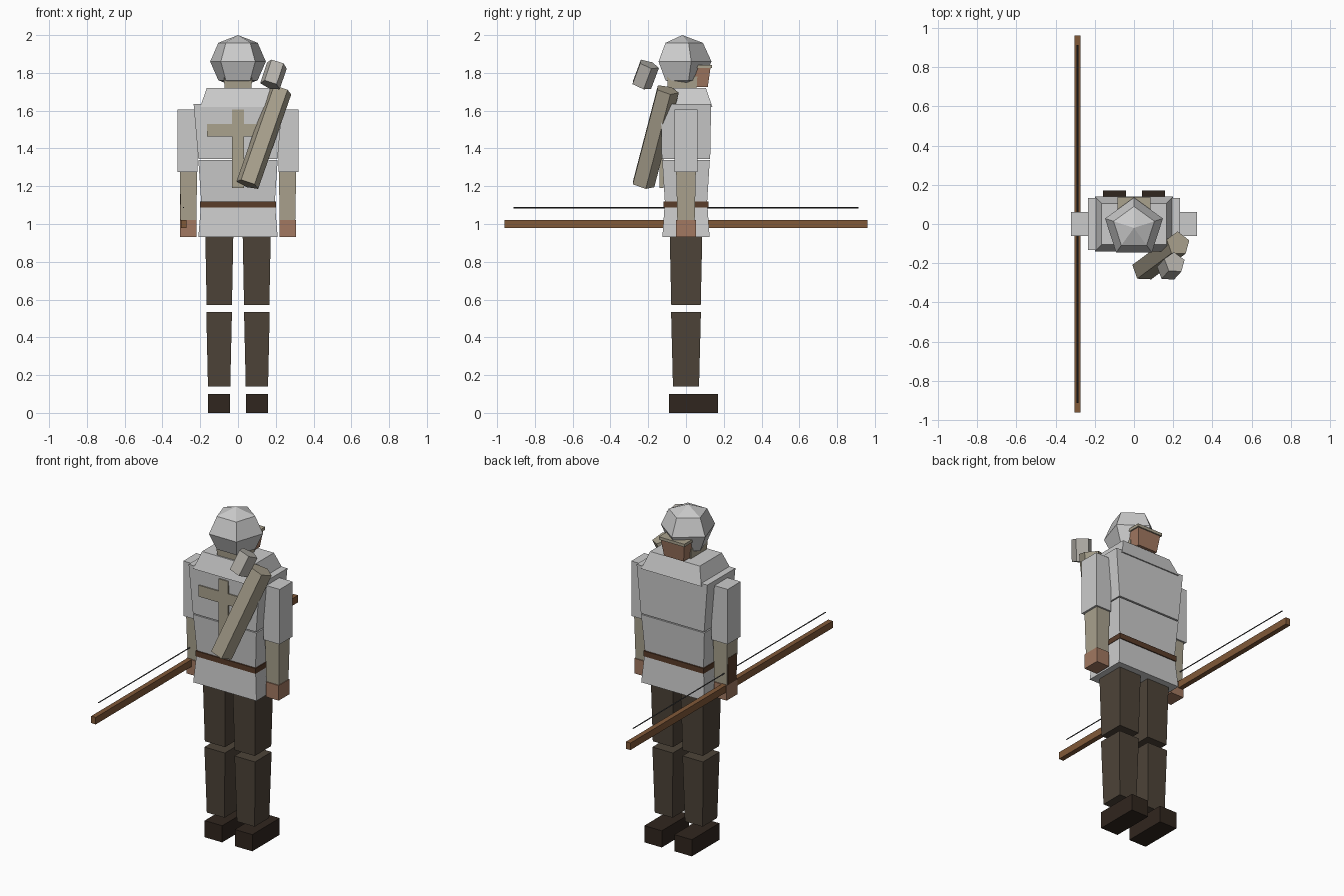
import bpy
from math import pi
from mathutils import Vector

if "Cube" in bpy.data.objects:
    bpy.data.objects.remove(bpy.data.objects["Cube"])


def mat(name, r, g, b):
    m = bpy.data.materials.new(name)
    m.diffuse_color = (r, g, b, 1)
    m.use_nodes = True
    m.node_tree.nodes["Principled BSDF"].inputs["Base Color"].default_value = m.diffuse_color
    return m


LINEN = mat("linen", 0.40, 0.36, 0.27)
SKIN = mat("skin", 0.36, 0.19, 0.12)
TROUSER = mat("trouser", 0.075, 0.057, 0.04)
BOOT = mat("boot", 0.03, 0.019, 0.013)
LEATHER = mat("leather", 0.10, 0.045, 0.022)
WOOD = mat("wood", 0.22, 0.10, 0.04)
DARK = mat("dark", 0.05, 0.05, 0.05)


def mesh_obj(name, verts, faces, material=None):
    me = bpy.data.meshes.new(name)
    me.from_pydata(verts, [], faces)
    ob = bpy.data.objects.new(name, me)
    bpy.context.collection.objects.link(ob)
    if material:
        me.materials.append(material)
    return ob


def block(name, x, y, z0, z1, bottom, top, material=None):
    """Tapered box: centre x, y; half sizes at bottom and top."""
    v = [(x + sx * h[0], y + sy * h[1], z)
         for z, h in ((z0, bottom), (z1, top))
         for sx, sy in ((-1, -1), (1, -1), (1, 1), (-1, 1))]
    f = [(3, 2, 1, 0), (4, 5, 6, 7)]
    f += [(i, (i + 1) % 4, (i + 1) % 4 + 4, i + 4) for i in range(4)]
    return mesh_obj(name, v, f, material)


def rod(name, a, b, r, sides, material=None):
    """Straight prism between two points."""
    a, b = Vector(a), Vector(b)
    bpy.ops.mesh.primitive_cylinder_add(vertices=sides, radius=r, depth=(b - a).length,
                                        location=(a + b) / 2)
    ob = bpy.context.object
    ob.name = name
    ob.rotation_euler = Vector((0, 0, 1)).rotation_difference(b - a).to_euler()
    if material:
        ob.data.materials.append(material)
    return ob


# Torso
block("shoulder_yoke", 0, 0, 1.62, 1.72, (0.20, 0.14), (0.165, 0.105))
block("chest", 0, 0, 1.345, 1.635, (0.21, 0.128), (0.235, 0.133))
block("waist", 0, 0, 1.12, 1.338, (0.195, 0.112), (0.21, 0.126))
block("belt", 0, 0, 1.088, 1.12, (0.20, 0.12), (0.20, 0.12), LEATHER)
block("tunic_skirt", 0, 0, 0.93, 1.09, (0.21, 0.125), (0.197, 0.114))

# Cross on the -y side of the tunic
block("cross_upright", 0, -0.129, 1.19, 1.605, (0.031, 0.01), (0.031, 0.01), LINEN)
block("cross_bar", 0, -0.1285, 1.462, 1.53, (0.165, 0.01), (0.165, 0.01), LINEN)

# Arms and legs
for side, s in (("left", -1), ("right", 1)):
    block(side + "_upper_arm", s * 0.267, 0, 1.275, 1.605, (0.053, 0.062), (0.053, 0.062))
    block(side + "_forearm", s * 0.262, 0, 1.02, 1.275, (0.041, 0.046), (0.046, 0.052), LINEN)
    block(side + "_hand", s * 0.264, 0, 0.93, 1.02, (0.043, 0.052), (0.043, 0.052), SKIN)
    block(side + "_thigh", s * 0.099, 0, 0.57, 0.93, (0.067, 0.078), (0.074, 0.086), TROUSER)
    block(side + "_shin", s * 0.1, 0, 0.14, 0.535, (0.059, 0.069), (0.068, 0.079), TROUSER)
    block(side + "_boot", s * 0.1, 0.04, 0, 0.1, (0.058, 0.13), (0.058, 0.13), BOOT)
block("bracer", -0.302, 0, 1.02, 1.18, (0.006, 0.04), (0.006, 0.04), LEATHER)

# Head
block("neck", 0, -0.02, 1.70, 1.78, (0.07, 0.075), (0.075, 0.08), LINEN)
block("face", 0, 0.07, 1.725, 1.83, (0.065, 0.045), (0.078, 0.06), SKIN)
block("helmet_brim", 0, 0.075, 1.825, 1.842, (0.085, 0.062), (0.085, 0.062), LINEN)
bpy.ops.mesh.primitive_uv_sphere_add(segments=5, ring_count=4, radius=0.155,
                                     location=(0, -0.02, 1.86), rotation=(0, 0, pi / 2))
helmet = bpy.context.object
helmet.name = "helmet"
helmet.scale = (1, 1, 0.14 / 0.155)
# turn so that one corner points to +y
first = max(helmet.data.vertices, key=lambda v: v.co.xy.length + 1e-3 * v.co.x).co
helmet.rotation_euler.z = pi / 2 - first.xy.angle_signed(Vector((1, 0)))

# Quiver with arrow fletching
rod("quiver", (0.05, -0.23, 1.21), (0.225, -0.1, 1.71), 0.064, 5, LINEN)
rod("fletching", (0.17, -0.238, 1.735), (0.207, -0.197, 1.845), 0.057, 5,
    mat("feather", 0.48, 0.46, 0.42))

# Bow and string
block("bow", -0.288, 0, 0.979, 1.021, (0.015, 0.96), (0.015, 0.96), WOOD)
rod("bow_string", (-0.288, -0.913, 1.087), (-0.288, 0.913, 1.087), 0.004, 4, DARK)
